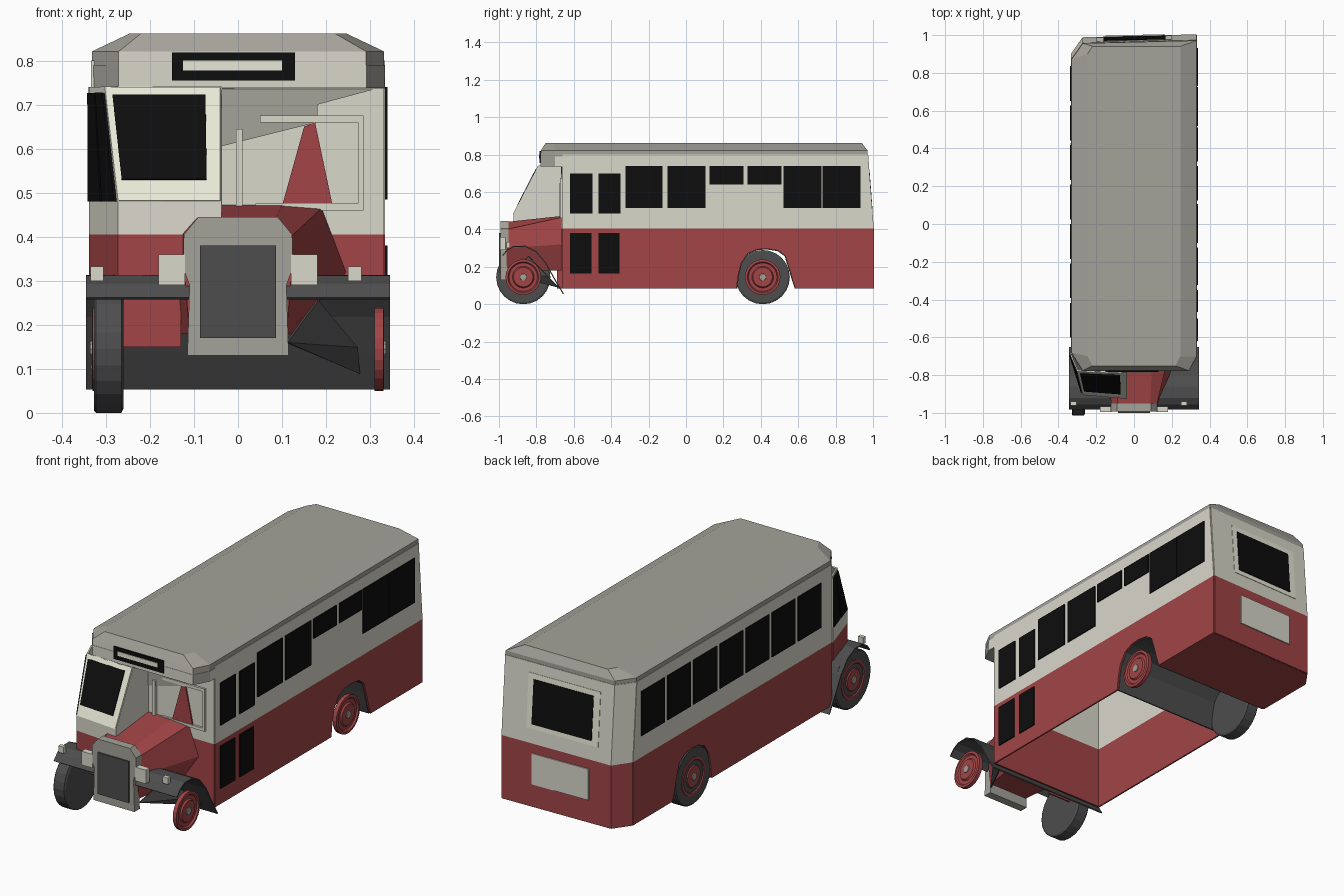
import bpy, bmesh, math
from mathutils import Vector

if "Cube" in bpy.data.objects:
    bpy.data.objects.remove(bpy.data.objects["Cube"])


def material(name, *rgb):
    m = bpy.data.materials.new(name)
    m.diffuse_color = (*rgb, 1)
    m.use_nodes = True
    m.node_tree.nodes["Principled BSDF"].inputs["Base Color"].default_value = m.diffuse_color
    return m


RED = material("body red", 0.36, 0.058, 0.062)
CREAM = material("cream", 0.70, 0.69, 0.60)
TRIM = material("pale trim", 0.80, 0.80, 0.68)
GREY = material("roof grey", 0.37, 0.36, 0.32)
DARK = material("rubber grey", 0.075, 0.075, 0.075)
BLACK = material("window black", 0.004, 0.004, 0.004)


def sheet(name, faces, mats, thick=0.008):
    """Faces as point lists, welded; mats is one material or one per face."""
    mats = mats if isinstance(mats, list) else [mats] * len(faces)
    slots = list(dict.fromkeys(mats))
    bm = bmesh.new()
    for pts, m in zip(faces, mats):
        bm.faces.new([bm.verts.new(p) for p in pts]).material_index = slots.index(m)
    bmesh.ops.remove_doubles(bm, verts=bm.verts, dist=0.0005)
    bmesh.ops.recalc_face_normals(bm, faces=bm.faces)
    me = bpy.data.meshes.new(name)
    bm.to_mesh(me)
    bm.free()
    for m in slots:
        me.materials.append(m)
    ob = bpy.data.objects.new(name, me)
    bpy.context.collection.objects.link(ob)
    if thick:
        mod = ob.modifiers.new("thickness", "SOLIDIFY")
        mod.thickness, mod.offset = thick, 0
    return ob


def bridge(a, b, closed=True):
    n = len(a)
    return [[a[i], a[(i + 1) % n], b[(i + 1) % n], b[i]] for i in range(n if closed else n - 1)]


def loft(name, rings, mat):
    faces = [list(rings[0]), list(rings[-1])]
    for a, b in zip(rings, rings[1:]):
        faces += bridge(a, b)
    return sheet(name, faces, mat, 0)


def prism(name, xz, y0, y1, mat):
    return loft(name, [[(x, y, z) for x, z in xz] for y in (y0, y1)], mat)


def box(name, x0, x1, y0, y1, z0, z1, mat):
    return prism(name, [(x0, z0), (x1, z0), (x1, z1), (x0, z1)], y0, y1, mat)


def panel(name, quad, u0, u1, v0, v1, mat, lift=0.005):
    """Thin plate on part of a quad (bottom a, b then top b, a), lifted outwards."""
    a, b, c, d = map(Vector, quad)
    n = (b - a).cross(d - a).normalized()
    if n.dot((a + c) / 2 - Vector((-0.1, 0, 0.45))) < 0:
        n = -n
    at = lambda u, v: a.lerp(b, u).lerp(d.lerp(c, u), v) + n * lift
    return sheet(name, [[at(u0, v0), at(u1, v0), at(u1, v1), at(u0, v1)]], mat)


def lathe(name, x, y, z, profile, mat, seg=24):
    """Spin (offset in x, radius) points round the wheel axle."""
    rings = [[(x + o, y + r * math.cos(2 * math.pi * i / seg), z + r * math.sin(2 * math.pi * i / seg))
              for i in range(seg)] for o, r in profile]
    return loft(name, rings, mat)


# Side walls with a rear wheel arch
ARCH = [(0.27, 0.085), (0.28, 0.16), (0.295, 0.22), (0.33, 0.272), (0.38, 0.293), (0.43, 0.297),
        (0.49, 0.288), (0.53, 0.26), (0.55, 0.20), (0.57, 0.13), (0.585, 0.085)]
for side, s, front, back in (("right", 1, -0.66, 1.0), ("left", -1, -0.69, 0.90)):
    x = 0.33 * s
    low = [(front, 0.085)] + ARCH + [(back, 0.085), (back, 0.405), (front, 0.405)]
    high = [(front, 0.405), (back, 0.405), (back - 0.03, 0.80), (front, 0.80)]
    sheet(side + "_wall", [[(x, y, z) for y, z in p] for p in (low, high)], [RED, CREAM])

# Rear wall with one chamfered corner
plan = [(0.33, 1.0), (-0.27, 0.985), (-0.33, 0.90)]
levels = [[(x, y - t, z) for x, y in plan] for z, t in ((0.085, 0), (0.405, 0), (0.80, 0.03))]
lower, upper = bridge(levels[0], levels[1], False), bridge(levels[1], levels[2], False)
sheet("rear_wall", lower + upper, [RED] * 2 + [CREAM] * 2)
panel("rear_window_surround", upper[0], 0.22, 0.88, 0.18, 0.87, TRIM, 0.002)
panel("rear_window", upper[0], 0.27, 0.82, 0.24, 0.80, BLACK)
panel("rear_plate", lower[0], 0.28, 0.80, 0.36, 0.85, CREAM)
sheet("rear_floor", [[(0.33, 0.585, 0.089), (0.33, 0.995, 0.089), (-0.27, 0.98, 0.089),
                      (-0.33, 0.9, 0.089), (-0.33, 0.585, 0.089)]], RED)
sheet("rear_arch_liner", bridge([(-0.325, y, z) for y, z in ARCH], [(0.325, y, z) for y, z in ARCH], False), DARK)

# Side windows: start, end, bottom, top
right = [(-0.62, -0.50, 0.485, 0.70), (-0.467, -0.35, 0.485, 0.70),
         (-0.62, -0.505, 0.165, 0.38), (-0.467, -0.355, 0.165, 0.38),
         (-0.323, -0.125, 0.515, 0.74), (-0.10, 0.105, 0.515, 0.74),
         (0.125, 0.307, 0.64, 0.74), (0.33, 0.51, 0.64, 0.74),
         (0.52, 0.725, 0.515, 0.74), (0.73, 0.933, 0.515, 0.74)]
left = [(0.652 - 0.209 * i, 0.837 - 0.209 * i, 0.515, 0.74) for i in range(7)]
for side, x, wins in (("right", 0.335, right), ("left", -0.335, left)):
    sheet(side + "_windows", [[(x, a, p), (x, b, p), (x, b, q), (x, a, q)] for a, b, p, q in wins], BLACK)

# Roof with sloped shoulders and a canopy over the front
eave = [(0.33, 0.97), (-0.27, 0.955), (-0.33, 0.87), (-0.33, -0.68), (-0.27, -0.775), (0.29, -0.775), (0.33, -0.70)]
crown = [(0.245, 0.94), (-0.22, 0.94), (-0.245, 0.90), (-0.245, -0.70), (-0.22, -0.75), (0.22, -0.75), (0.245, -0.70)]
r0 = [(x, y, 0.79) for x, y in eave]
r1 = [(x, y, 0.82) for x, y in eave]
r2 = [(x, y, 0.86) for x, y in crown]
roof = bridge(r0, r1) + bridge(r1, r2) + [r2]
sheet("roof", roof, [CREAM if i == 4 else GREY for i in range(len(roof))], 0.004)
skirt = [(-0.33, -0.66)] + eave[3:] + [(0.33, -0.66)]
sk0, sk1 = ([(x, y, z) for x, y in skirt] for z in (0.74, 0.79))
sheet("front_canopy", bridge(sk0, sk1, False) + [sk0], [CREAM, GREY, CREAM, GREY, CREAM, GREY])
box("destination_frame", -0.15, 0.13, -0.783, -0.776, 0.755, 0.818, BLACK)
box("destination_blind", -0.125, 0.10, -0.786, -0.78, 0.778, 0.80, TRIM)

# Bulkhead behind the bonnet
Y = -0.66
flat = lambda pts, y=Y: [(x, y, z) for x, z in pts]
sheet("front_bulkhead", [flat([(-0.33, 0.085), (0.33, 0.085), (0.33, 0.405), (-0.33, 0.405)]),
                         flat([(-0.33, 0.405), (0.33, 0.405), (0.33, 0.74), (-0.33, 0.74)])], [RED, CREAM])
sheet("bulkhead_shade", [flat([(-0.04, 0.605), (0.18, 0.66), (0.18, 0.70), (0.31, 0.735), (-0.04, 0.735)], Y - 0.005)], GREY)
sheet("bulkhead_red_panel", [flat([(0.10, 0.47), (0.215, 0.47), (0.175, 0.66), (0.15, 0.65)], Y - 0.007)], RED)
box("bulkhead_frame_post", -0.005, 0.01, Y - 0.02, Y, 0.47, 0.645, CREAM)
for n, x0, x1, z0, z1 in (("top", 0.05, 0.285, 0.66, 0.675), ("bottom", 0.04, 0.285, 0.46, 0.475),
                          ("side", 0.272, 0.285, 0.46, 0.675)):
    box("bulkhead_frame_" + n, x0, x1, Y - 0.014, Y, z0, z1, CREAM)

# Half cab beside the bonnet, with a raked windscreen
cab = [(-0.335, -0.69), (-0.27, -0.90), (-0.04, -0.92), (-0.04, -0.66)]
cab_top = [(-0.335, -0.69), (-0.30, -0.775), (-0.04, -0.785), (-0.04, -0.66)]
c = [[(x, y, z) for x, y in p] for p, z in ((cab, 0.31), (cab, 0.405), (cab, 0.48), (cab_top, 0.74))]
cab_rows = [bridge(c[i], c[i + 1], False) for i in range(3)]
sheet("driver_cab", sum(cab_rows, []), [RED] * 3 + [CREAM] * 6)
cab_side, cab_front = cab_rows[2][:2]
panel("windscreen_surround", cab_front, 0.0, 1.0, 0.0, 0.99, TRIM, 0.002)
panel("windscreen", cab_front, 0.05, 0.87, 0.18, 0.92, BLACK, 0.006)
for u in (0.03, 0.52):
    panel("cab_side_window", cab_side, u, u + 0.44, 0.0, 0.95, BLACK)
sheet("cab_lower_panel", [flat([(-0.26, 0.15), (-0.13, 0.15), (-0.13, 0.31), (-0.26, 0.31)], -0.80)], RED)

# Bonnet, radiator and grille
nose = [(0.11, 0.18), (0.12, 0.30), (0.12, 0.40), (0.085, 0.44), (-0.085, 0.44), (-0.12, 0.40), (-0.12, 0.30), (-0.11, 0.18)]
tail = [(0.15, 0.18), (0.245, 0.32), (0.19, 0.465), (0.10, 0.472), (-0.10, 0.472), (-0.15, 0.45), (-0.15, 0.32), (-0.14, 0.18)]
loft("bonnet", [flat(nose, -0.96), flat(tail, -0.665)], RED)
prism("radiator", [(-0.115, 0.13), (0.115, 0.13), (0.11, 0.29), (0.125, 0.33), (0.123, 0.405), (0.09, 0.445),
                   (-0.09, 0.445), (-0.123, 0.405), (-0.125, 0.33), (-0.11, 0.29)], -0.993, -0.95, GREY)
box("radiator_grille", -0.086, 0.086, -1.0, -0.992, 0.17, 0.38, DARK)

# Front mudguards and lamps
arc = [(-0.98, 0.26), (-0.955, 0.29), (-0.92, 0.309), (-0.86, 0.31), (-0.80, 0.28), (-0.75, 0.22), (-0.70, 0.13), (-0.655, 0.055)]
sheet("front_mudguard", bridge([(-0.345, y, z) for y, z in arc], [(0.345, y, z) for y, z in arc], False), DARK, 0.006)
apron = [(0.11, -0.95, 0.16), (0.18, -0.84, 0.255), (0.27, -0.74, 0.15), (0.275, -0.68, 0.09)]
sheet("mudguard_apron", [apron[:3], [apron[0], apron[2], apron[3]]], DARK, 0.006)
for s in (-1, 1):
    box("headlamp", s * 0.12, s * 0.18, -0.995, -0.965, 0.29, 0.36, CREAM)
for x in (-0.32, 0.265):
    box("side_lamp", x - 0.015, x + 0.015, -0.96, -0.94, 0.30, 0.333, CREAM)

# Wheels: stepped red rims both sides, tyres on the left
RIM = [(-0.02, 0.095), (0, 0.095), (0.002, 0.082), (-0.006, 0.076), (-0.006, 0.058), (0.002, 0.052), (0.002, 0.02)]
for end, y in (("front", -0.87), ("rear", 0.41)):
    for s in (-1, 1):
        lathe(end + "_rim", s * 0.33, y, 0.145, [(s * o, r) for o, r in RIM], RED)
        lathe(end + "_hub", s * 0.33, y, 0.145, [(-s * 0.01, 0.022), (s * 0.006, 0.018)], GREY, 10)
    lathe(end + "_tyre", -0.33, y, 0.145, [(0.003, 0.13), (0.003, 0.14), (0.008, 0.145), (0.065, 0.145), (0.07, 0.135)], DARK)
